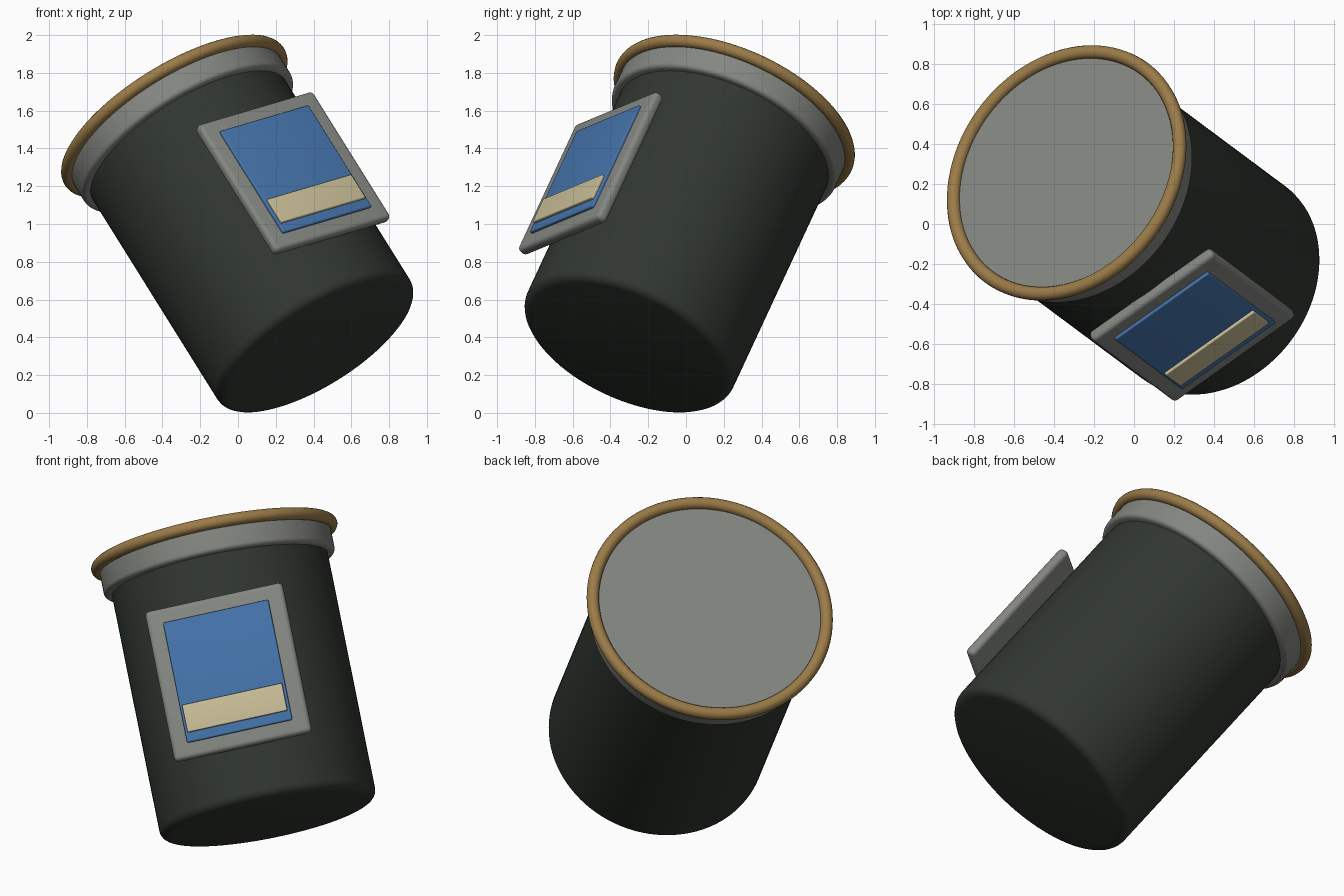
import bpy
import bmesh
import math
from mathutils import Matrix, Vector

cube = bpy.data.objects.get("Cube")
if cube:
    bpy.data.objects.remove(cube, do_unlink=True)


def material(name, r, g, b):
    m = bpy.data.materials.new(name)
    m.use_nodes = True
    m.diffuse_color = (r, g, b, 1)
    m.node_tree.nodes["Principled BSDF"].inputs["Base Color"].default_value = (r, g, b, 1)
    return m


DARK = material("dark green", 0.03, 0.038, 0.029)
GREY = material("warm grey", 0.23, 0.24, 0.22)
GOLD = material("aged gold", 0.33, 0.2, 0.065)
BLUE = material("label blue", 0.058, 0.17, 0.4)
CREAM = material("cream", 0.57, 0.5, 0.3)

# Tilted frame: local z runs up the canister, local -y faces the label
axis = Vector((-0.493, 0.367, 0.789)).normalized()
side = Vector((0.79, 0.564, 0.238))
side = (side - axis * side.dot(axis)).normalized()
back = axis.cross(side)
FRAME = Matrix.Translation((0.424, -0.311, 0.351)) @ Matrix((side, back, axis)).transposed().to_4x4()

HEIGHT = 1.544


def finish(obj, mat):
    obj.data.materials.append(mat)
    obj.matrix_world = FRAME @ obj.matrix_world
    bpy.ops.object.select_all(action="DESELECT")
    obj.select_set(True)
    bpy.context.view_layer.objects.active = obj
    bpy.ops.object.shade_smooth_by_angle(angle=math.radians(35))


def solid(name, mat, bm, bevel, pick):
    """Bevel the picked edges and turn the mesh into an object."""
    edges = [e for e in bm.edges if pick(e)]
    if edges:
        bmesh.ops.bevel(bm, geom=edges, offset=bevel, segments=5, profile=0.5, affect="EDGES")
    mesh = bpy.data.meshes.new(name)
    bm.to_mesh(mesh)
    bm.free()
    obj = bpy.data.objects.new(name, mesh)
    bpy.context.collection.objects.link(obj)
    finish(obj, mat)


def drum(name, mat, radius, low, high, bevel):
    """Cylinder with a rounded lower edge."""
    bm = bmesh.new()
    bmesh.ops.create_cone(bm, cap_ends=True, segments=96, radius1=radius, radius2=radius,
                          depth=high - low, matrix=Matrix.Translation((0, 0, (low + high) / 2)))
    solid(name, mat, bm, bevel, lambda e: all(v.co.z < low + 0.001 for v in e.verts))


def slab(name, mat, width, height, z, inner, outer, bevel):
    """Rounded flat panel standing between two distances in front of the axis."""
    bm = bmesh.new()
    place = Matrix.Translation((0, -(inner + outer) / 2, z))
    bmesh.ops.create_cube(bm, size=1, matrix=place @ Matrix.Diagonal((width, outer - inner, height, 1)))
    solid(name, mat, bm, bevel, lambda e: True)


# Canister
drum("body", DARK, 0.6, 0, HEIGHT - 0.02, 0.05)
drum("lid", GREY, 0.642, HEIGHT - 0.16, HEIGHT, 0.025)

# Rolled ring round the lid
bpy.ops.mesh.primitive_torus_add(major_radius=0.65, minor_radius=0.034, major_segments=96,
                                 minor_segments=16, location=(0, 0, HEIGHT))
ring = bpy.context.object
ring.name = "lid_ring"
bpy.context.view_layer.update()
finish(ring, GOLD)

# Label plate, panel and strip
slab("label_plate", GREY, 0.77, 0.85, 0.718, 0.585, 0.648, 0.025)
slab("label_panel", BLUE, 0.59, 0.68, 0.718, 0.635, 0.664, 0.008)
slab("label_strip", CREAM, 0.56, 0.155, 0.508, 0.655, 0.68, 0.006)
